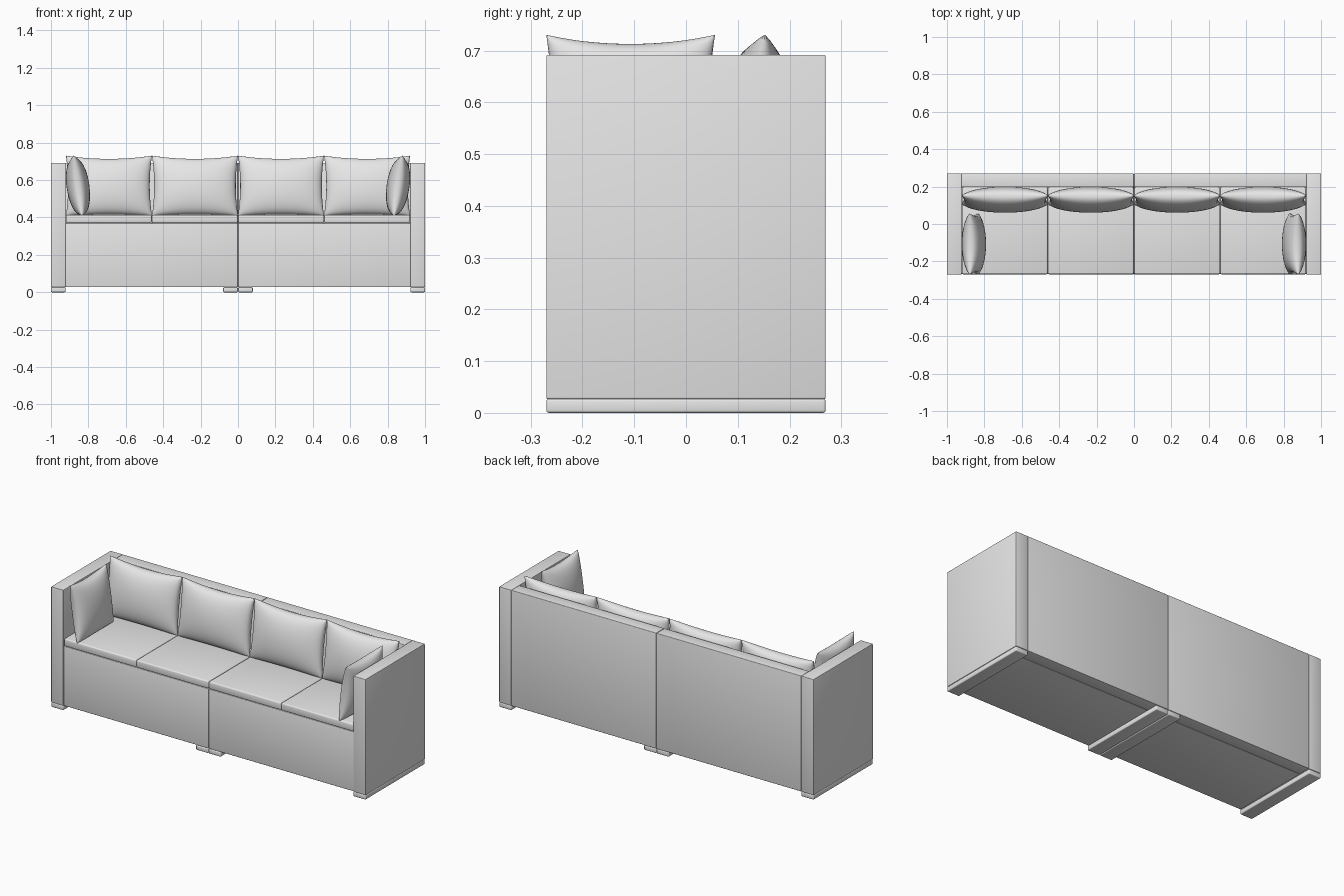
import bpy, bmesh, math
from mathutils import Matrix, Vector

if "Cube" in bpy.data.objects:
    bpy.data.objects.remove(bpy.data.objects["Cube"])

fabric = bpy.data.materials.new("light_grey")
fabric.diffuse_color = (0.8, 0.8, 0.8, 1)
fabric.use_nodes = True
fabric.node_tree.nodes["Principled BSDF"].inputs["Base Color"].default_value = fabric.diffuse_color


def finish(name, bm):
    bmesh.ops.recalc_face_normals(bm, faces=bm.faces)
    me = bpy.data.meshes.new(name)
    bm.to_mesh(me)
    bm.free()
    me.materials.append(fabric)
    ob = bpy.data.objects.new(name, me)
    bpy.context.collection.objects.link(ob)
    bpy.ops.object.select_all(action='DESELECT')
    ob.select_set(True)
    bpy.context.view_layer.objects.active = ob
    bpy.ops.object.shade_smooth_by_angle(angle=math.radians(40))
    return ob


def box(name, x, y, z, bevel=0.003):
    """Bevelled box from (min, max) ranges."""
    bm = bmesh.new()
    bmesh.ops.create_cube(bm, size=1)
    for v in bm.verts:
        v.co = Vector([(r[0] + r[1]) / 2 + c * abs(r[1] - r[0])
                       for r, c in zip((x, y, z), v.co)])
    bmesh.ops.bevel(bm, geom=bm.edges[:], offset=bevel, segments=3,
                    profile=0.5, affect='EDGES')
    return finish(name, bm)


def pillow(name, half_w, half_h, half_t, matrix, n=24):
    """Stuffed cushion with pointed corners, standing in the local xz plane."""
    bm = bmesh.new()
    # points crowd towards the seam so that the plump edge stays round
    s = [math.sin(math.pi / 2 * (2 * i / n - 1)) for i in range(n + 1)]
    for side in (-1, 1):
        g = []
        for u in s:
            row = []
            for v in s:
                a, b = max(0, 1 - u * u), max(0, 1 - v * v)
                row.append(bm.verts.new((
                    u * (half_w - 0.012 * b),
                    side * half_t * (a * b) ** 0.42,
                    v * (half_h - (0.018 if v > 0 else 0.006) * a))))
            g.append(row)
        for i in range(n):
            for j in range(n):
                bm.faces.new((g[i][j], g[i + 1][j], g[i + 1][j + 1], g[i][j + 1]))
    bmesh.ops.remove_doubles(bm, verts=bm.verts[:], dist=1e-5)
    bm.transform(matrix)
    return finish(name, bm)


tilt = Matrix.Rotation(math.radians(-8), 4, 'X')
for s, side in ((-1, "left"), (1, "right")):
    # arm and its foot rails
    box(side + "_arm", (s * 0.922, s * 1.0), (-0.27, 0.27), (0.027, 0.692))
    box(side + "_outer_foot", (s * 0.922, s * 1.0), (-0.27, 0.27), (0, 0.027), 0.005)
    box(side + "_middle_foot", (s * 0.001, s * 0.079), (-0.27, 0.27), (0, 0.027), 0.005)
    # base and back panel
    box(side + "_base", (s * 0.001, s * 0.922), (-0.267, 0.197), (0.027, 0.37))
    box(side + "_back", (s * 0.001, s * 0.922), (0.197, 0.27), (0.027, 0.692))
    # seat and back cushions
    for k in range(2):
        x0, x1 = 0.001 + k * 0.46, 0.46 + k * 0.46
        box(f"{side}_seat_cushion_{k + 1}", (s * x0, s * x1), (-0.269, 0.197),
            (0.37, 0.414), 0.008)
        pillow(f"{side}_back_cushion_{k + 1}", 0.23, 0.162, 0.066,
               Matrix.Translation((s * (0.23 + k * 0.46), 0.13, 0.57)) @ tilt)
    # side pillow leaning on the arm
    pillow(side + "_side_pillow", 0.163, 0.162, 0.061,
           Matrix.Translation((s * 0.856, -0.107, 0.57))
           @ Matrix.Rotation(-s * math.pi / 2, 4, 'Z') @ tilt)
